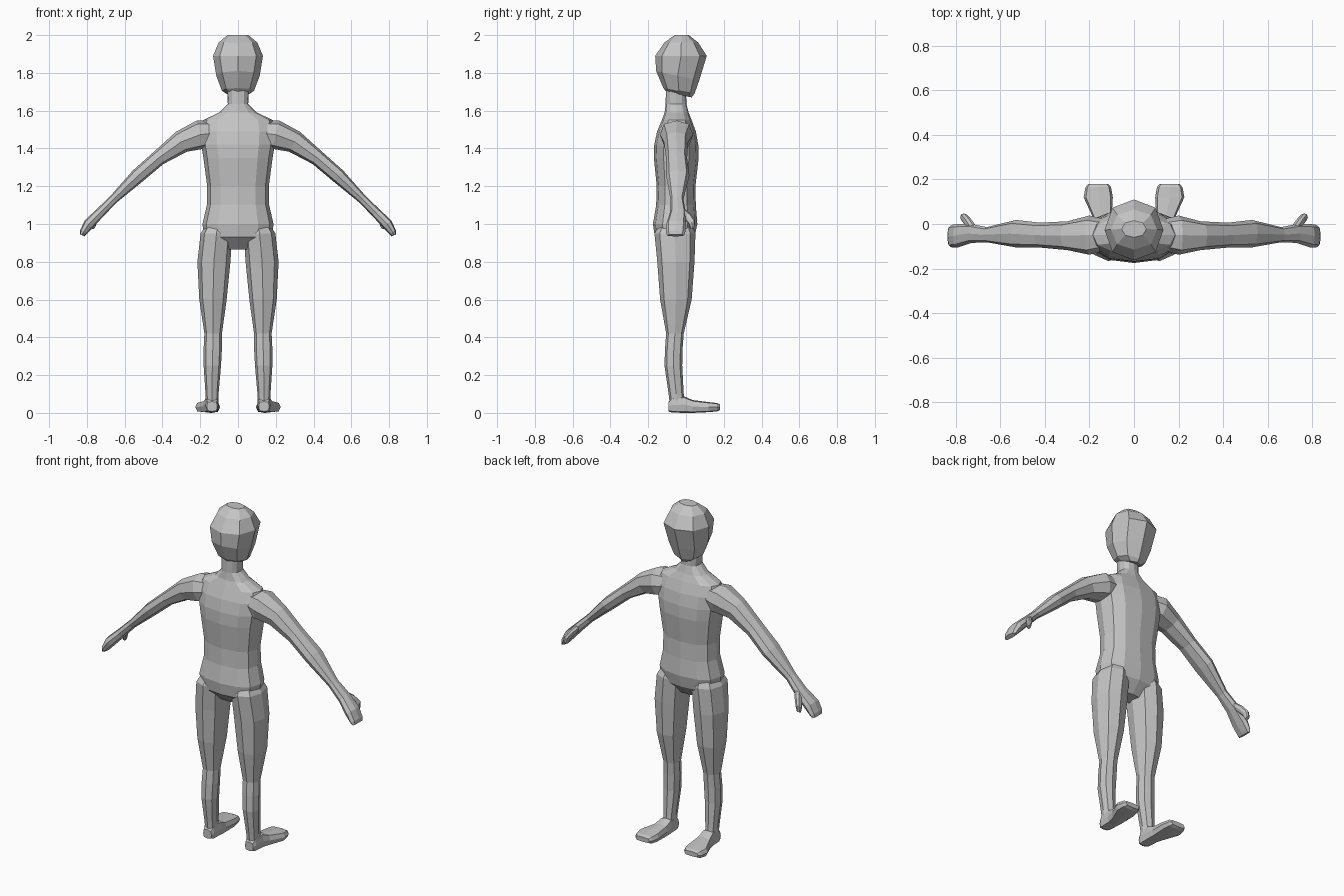
import bpy, bmesh, math
from mathutils import Vector

if "Cube" in bpy.data.objects:
    bpy.data.objects.remove(bpy.data.objects["Cube"])

grey = bpy.data.materials.new("plain grey")
grey.diffuse_color = (0.55, 0.55, 0.55, 1)
grey.use_nodes = True
grey.node_tree.nodes["Principled BSDF"].inputs["Base Color"].default_value = grey.diffuse_color


def loft(name, rings, n=8, e=0.85):
    """Skin a tube through rings given as (centre, half axis u, half axis v)."""
    bm = bmesh.new()
    loops = []
    for c, u, v in rings:
        loop = []
        for i in range(n):
            a = 2 * math.pi * i / n
            k = [math.copysign(abs(t) ** e, t) if abs(t) > 1e-6 else 0.0
                 for t in (math.cos(a), math.sin(a))]
            loop.append(bm.verts.new(Vector(c) + Vector(u) * k[0] + Vector(v) * k[1]))
        loops.append(loop)
    for a, b in zip(loops, loops[1:]):
        for i in range(n):
            j = (i + 1) % n
            bm.faces.new((a[i], a[j], b[j], b[i]))
    bm.faces.new(loops[0][::-1])
    bm.faces.new(loops[-1])
    bmesh.ops.recalc_face_normals(bm, faces=bm.faces)
    mesh = bpy.data.meshes.new(name)
    bm.to_mesh(mesh)
    bm.free()
    mesh.materials.append(grey)
    ob = bpy.data.objects.new(name, mesh)
    bpy.context.collection.objects.link(ob)
    return ob


def level(z, x0, x1, y0, y1, tilt=0.0):
    """Horizontal ring from its extents; tilt raises the +y end."""
    return (((x0 + x1) / 2, (y0 + y1) / 2, z),
            ((x1 - x0) / 2, 0, 0), (0, (y1 - y0) / 2, tilt))


def path_rings(pts):
    """Rings square to a path in the xz plane: (x, z, radius, y0, y1)."""
    out = []
    for i, (x, z, r, y0, y1) in enumerate(pts):
        p, q = pts[max(i - 1, 0)], pts[min(i + 1, len(pts) - 1)]
        d = Vector((q[0] - p[0], 0, q[1] - p[1])).normalized()
        out.append(((x, (y0 + y1) / 2, z), (-d.z * r, 0, d.x * r), (0, (y1 - y0) / 2, 0)))
    return out


# torso and neck: z, half width, back, front
torso = [(.865, .08, -.10, -.01), (.93, .18, -.165, .045), (1.0, .188, -.175, .06),
         (1.1, .165, -.158, .052), (1.2, .163, -.155, .05), (1.35, .183, -.17, .067),
         (1.42, .195, -.168, .065), (1.49, .20, -.153, .052), (1.55, .185, -.128, .03),
         (1.59, .10, -.113, .014), (1.635, .054, -.108, .002), (1.72, .058, -.106, 0)]
body = loft("body", [level(z, -w, w, a, b) for z, w, a, b in torso], 12, 0.82)

# head: z, half width, back, front, tilt
head = [(1.685, .05, -.105, .03, -.015), (1.705, .085, -.12, .045, -.015),
        (1.785, .115, -.158, .07, -.025), (1.89, .132, -.163, .11, 0),
        (1.96, .103, -.115, .065, 0), (2.0, .055, -.06, .015, 0)]
parts = [loft("head", [level(z, -w, w, a, b, t) for z, w, a, b, t in head], 8, 0.9)]

leg = [(1.02, .05, .155, -.13, .02), (.95, .03, .198, -.167, .05), (.8, .04, .215, -.152, .045),
       (.6, .06, .205, -.137, .03), (.42, .085, .178, -.105, -.012), (.34, .085, .182, -.111, -.018),
       (.25, .09, .182, -.114, -.02), (.1, .103, .172, -.092, -.012), (.03, .106, .169, -.084, -.004)]
foot = [(-.092, .11, .165, .008, .06), (-.075, .104, .172, .002, .08), (-.01, .101, .175, 0, .088),
        (.035, .10, .187, 0, .068), (.12, .095, .226, .004, .057), (.165, .103, .218, .008, .052),
        (.18, .115, .205, .016, .044)]
arm = [(.10, 1.485, .06, -.11, .015), (.20, 1.473, .077, -.138, .038), (.30, 1.435, .06, -.117, .012),
       (.42, 1.35, .041, -.106, .006), (.53, 1.255, .039, -.105, .018), (.66, 1.13, .024, -.082, -.014),
       (.73, 1.06, .026, -.085, 0), (.79, 1.0, .029, -.105, 0), (.818, .957, .02, -.106, -.004),
       (.826, .94, .013, -.1, -.01)]
thumb = [(.715, -.035, 1.075, .02), (.745, .008, 1.04, .019),
         (.763, .03, 1.01, .017), (.768, .035, .98, .011)]


def mirrored(rings, s):
    return [tuple((p[0] * s, p[1], p[2]) for p in ring) for ring in rings]


# limbs on both sides
for s, side in ((1, "right"), (-1, "left")):
    limbs = {
        "leg": ([level(*r) for r in leg], .85),
        "foot": ([(((a + b) / 2, y, (c + d) / 2), ((b - a) / 2, 0, 0), (0, 0, (d - c) / 2))
                  for y, a, b, c, d in foot], .5),
        "arm": (path_rings(arm), .8),
        "thumb": ([((x, y, z), (r, 0, 0), (0, r, r * .6)) for x, y, z, r in thumb], .9),
    }
    for part, (rings, e) in limbs.items():
        parts.append(loft(side + "_" + part, mirrored(rings, s), 8, e))

# fuse everything into one skin
for p in parts:
    mod = body.modifiers.new("fuse " + p.name, 'BOOLEAN')
    mod.operation = 'UNION'
    mod.solver = 'EXACT'
    mod.object = p
bpy.context.view_layer.update()
fused = bpy.data.meshes.new_from_object(body.evaluated_get(bpy.context.evaluated_depsgraph_get()))
body.modifiers.clear()
body.data = fused
fused.materials.clear()
fused.materials.append(grey)
for f in fused.polygons:
    f.material_index = 0
    f.use_smooth = False
for p in parts:
    bpy.data.objects.remove(p)
